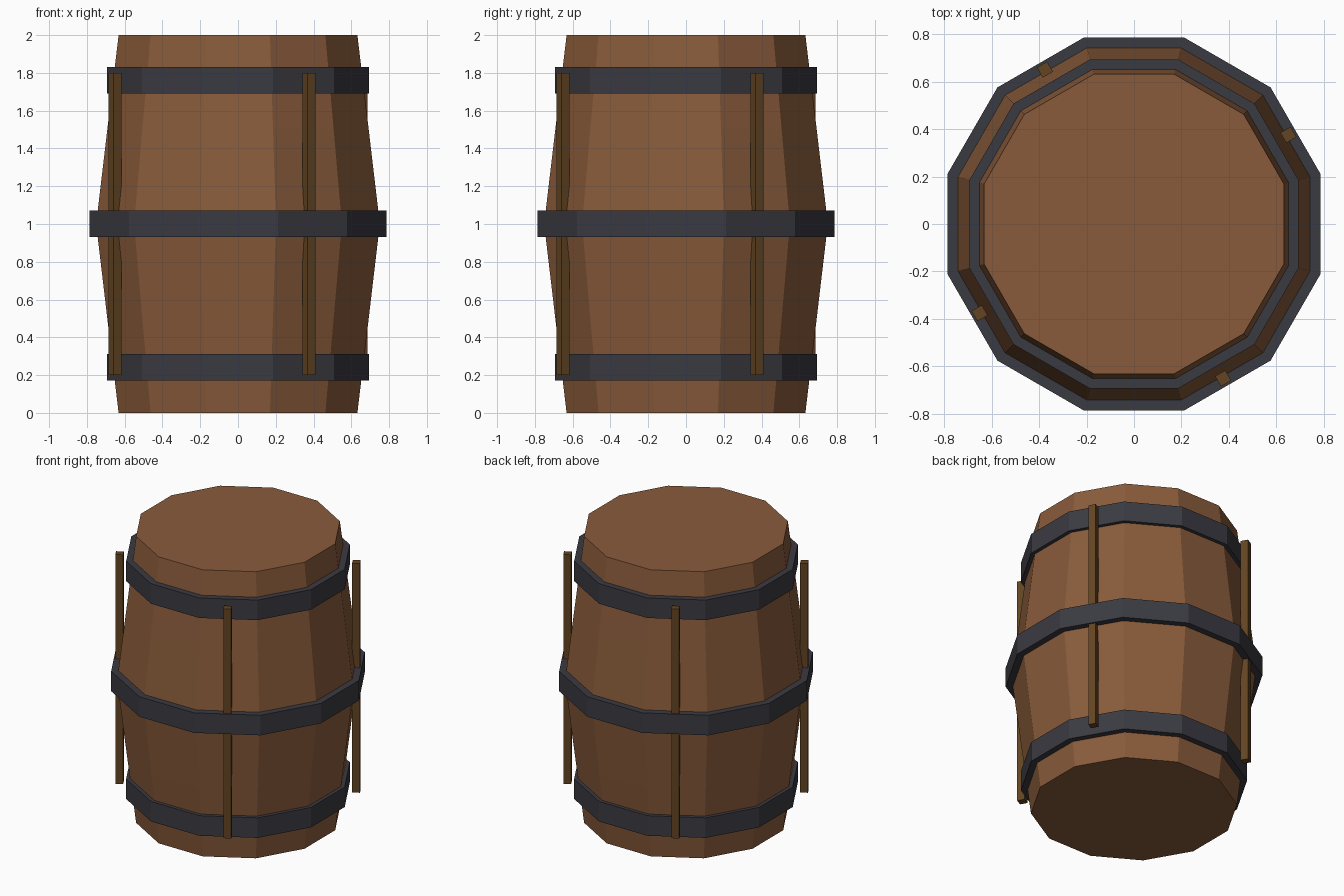
import bpy, math

if "Cube" in bpy.data.objects:
    bpy.data.objects.remove(bpy.data.objects["Cube"])

SIDES = 12


def material(name, rgb):
    m = bpy.data.materials.new(name)
    m.diffuse_color = (*rgb, 1)
    m.use_nodes = True
    m.node_tree.nodes["Principled BSDF"].inputs["Base Color"].default_value = m.diffuse_color
    return m


wood = material("barrel wood", (0.25, 0.105, 0.043))
dark_wood = material("dark wood", (0.125, 0.058, 0.016))
iron = material("dark iron", (0.042, 0.042, 0.054))


def finish(name, verts, faces, mat):
    mesh = bpy.data.meshes.new(name)
    mesh.from_pydata(verts, [], faces)
    mesh.materials.append(mat)
    ob = bpy.data.objects.new(name, mesh)
    bpy.context.collection.objects.link(ob)
    return ob


def lathe(name, profile, mat, closed=False):
    """Spin (flat-side radius, z) points; closed makes a ring, else the ends are capped."""
    n, verts, faces = len(profile), [], []
    for r, z in profile:
        for i in range(SIDES):
            a = math.tau * (i + 0.5) / SIDES
            c = r / math.cos(math.pi / SIDES)
            verts.append((c * math.cos(a), c * math.sin(a), z))
    for k in range(n if closed else n - 1):
        a, b = k * SIDES, (k + 1) % n * SIDES
        for i in range(SIDES):
            j = (i + 1) % SIDES
            faces.append((a + i, a + j, b + j, b + i))
    if not closed:
        faces.append(tuple(reversed(range(SIDES))))
        faces.append(tuple(range((n - 1) * SIDES, n * SIDES)))
    return finish(name, verts, faces, mat)


# bulging barrel body
lathe("barrel_body", [(0.632, 0), (0.692, 0.5), (0.751, 1), (0.692, 1.5), (0.632, 2)], wood)

# iron hoops, with the inner wall sunk into the body
for name, r, z in (("lower_hoop", 0.694, 0.242), ("middle_hoop", 0.787, 1.002),
                   ("upper_hoop", 0.694, 1.762)):
    inner = r - 0.09
    lathe(name, [(r, z - 0.07), (r, z + 0.07), (inner, z + 0.07), (inner, z - 0.07)],
          iron, closed=True)

# four upright battens
for i in range(4):
    a = math.radians(30 + 90 * i)
    bpy.ops.mesh.primitive_cube_add(
        size=1, location=(0.752 * math.cos(a), 0.752 * math.sin(a), 1), rotation=(0, 0, a))
    ob = bpy.context.object
    ob.name = f"upright_batten_{i + 1}"
    ob.scale = (0.05, 0.05, 1.6)
    ob.data.materials.append(dark_wood)
